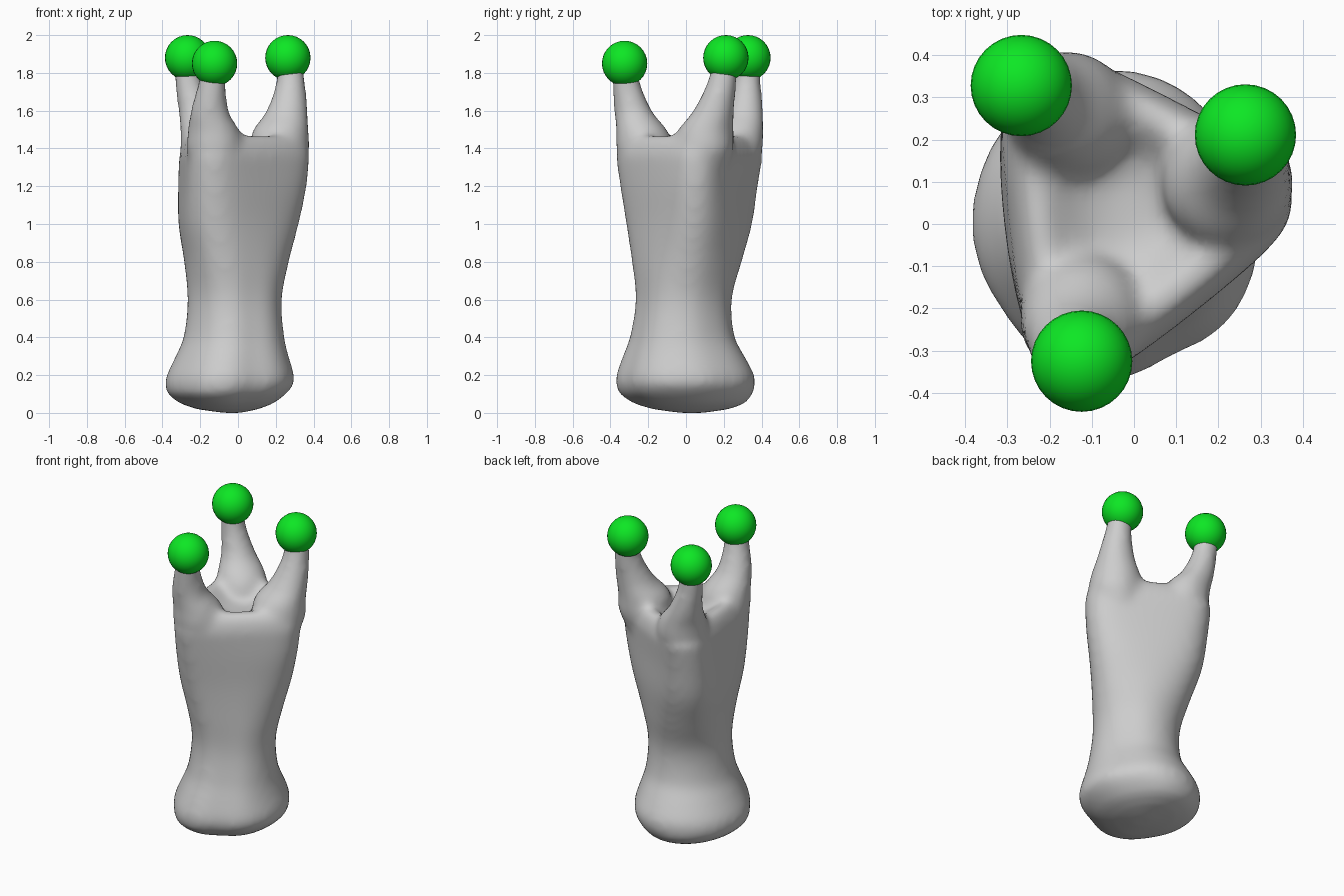
import bpy, bmesh, math
from mathutils import Vector

if "Cube" in bpy.data.objects:
    bpy.data.objects.remove(bpy.data.objects["Cube"])


def material(name, rgb):
    m = bpy.data.materials.new(name)
    m.diffuse_color = (*rgb, 1)
    m.use_nodes = True
    m.node_tree.nodes["Principled BSDF"].inputs["Base Color"].default_value = m.diffuse_color
    return m


GREY = material("warm_grey", (0.61, 0.61, 0.61))
GREEN = material("bright_green", (0.004, 0.8, 0.018))
SIDES = 64


def loft(bm, rings):
    """Skin a stack of equal-length point rings and close both ends."""
    loops = [[bm.verts.new(p) for p in ring] for ring in rings]
    for a, b in zip(loops, loops[1:]):
        for i in range(SIDES):
            j = (i + 1) % SIDES
            bm.faces.new((a[i], a[j], b[j], b[i]))
    bm.faces.new(loops[0][::-1])
    bm.faces.new(loops[-1])


def smooth_stations(rows, zi, steps=4):
    """Cubic interpolation of station rows over their height column."""
    def slope(k, c):
        a, b = rows[max(k - 1, 0)], rows[min(k + 1, len(rows) - 1)]
        return (b[c] - a[c]) / (b[zi] - a[zi])
    out = []
    for k in range(len(rows) - 1):
        p, q = rows[k], rows[k + 1]
        h = q[zi] - p[zi]
        for s in range(steps):
            t = s / steps
            out.append([(2*t**3 - 3*t*t + 1) * p[c] + (t**3 - 2*t*t + t) * h * slope(k, c)
                        + (3*t*t - 2*t**3) * q[c] + (t**3 - t*t) * h * slope(k + 1, c)
                        for c in range(len(p))])
    return out + [list(rows[-1])]


def circle(x, y, z, r):
    return [(x + r * math.cos(t), y + r * math.sin(t), z)
            for t in (math.tau * i / SIDES for i in range(SIDES))]


# Trunk section: rounded triangle whose corners lie under the three prongs
CORNERS = [Vector(c) for c in ((-0.16, 0.26), (0.23, 0.055), (-0.11, -0.22))]
# Slight flats around the round foot: angle, depth, width in degrees
FLATS = [(-65, 0.09, 20), (-143, 0.05, 22), (37, 0.04, 22)]


def trunk_ring(z, x0, x1, y0, y1, tri):
    r = 0.15 + 0.15 * (1 - tri)
    pts = []
    for i in range(SIDES):
        t = math.tau * i / SIDES
        d = Vector((math.cos(t), math.sin(t)))
        w = [math.exp(15 * tri * c.dot(d)) for c in CORNERS]
        mid = sum((c * k for c, k in zip(CORNERS, w)), Vector((0, 0))) / sum(w)
        flat = 1
        for ang, depth, width in FLATS:
            off = (math.degrees(t) - ang + 180) % 360 - 180
            flat -= depth * (1 - tri) * math.exp(-(off / width) ** 2)
        pts.append(mid * tri + d * r * flat)
    lo = [min(p[k] for p in pts) for k in (0, 1)]
    hi = [max(p[k] for p in pts) for k in (0, 1)]
    return [(x0 + (p.x - lo[0]) / (hi[0] - lo[0]) * (x1 - x0),
             y0 + (p.y - lo[1]) / (hi[1] - lo[1]) * (y1 - y0), z) for p in pts]


# height, x range, y range, triangularity
FOOT = [
    (0.00, -0.08, 0.02, -0.04, 0.10, 0.0),
    (0.02, -0.22, 0.11, -0.18, 0.23, 0.0),
    (0.05, -0.31, 0.19, -0.28, 0.315, 0.0),
    (0.10, -0.375, 0.255, -0.355, 0.355, 0.0),
]
TRUNK = [
    (0.15, -0.388, 0.30, -0.374, 0.367, 0.0),
    (0.20, -0.378, 0.298, -0.37, 0.362, 0.0),
    (0.30, -0.33, 0.268, -0.335, 0.31, 0.05),
    (0.40, -0.288, 0.245, -0.298, 0.258, 0.1),
    (0.60, -0.267, 0.232, -0.267, 0.242, 0.22),
    (0.80, -0.285, 0.27, -0.287, 0.295, 0.45),
    (1.00, -0.315, 0.322, -0.317, 0.35, 0.68),
    (1.20, -0.317, 0.364, -0.349, 0.38, 0.88),
    (1.36, -0.312, 0.38, -0.372, 0.407, 1.0),
]
# Rounded rim, then down into the bowl between the prongs
RIM = [
    (1.43, -0.29, 0.36, -0.345, 0.385, 1.0),
    (1.47, -0.26, 0.32, -0.30, 0.35, 1.0),
    (1.475, -0.23, 0.28, -0.26, 0.31, 1.0),
    (1.44, -0.18, 0.22, -0.19, 0.25, 1.0),
    (1.40, -0.12, 0.16, -0.12, 0.19, 1.0),
    (1.38, -0.05, 0.08, -0.05, 0.11, 1.0),
]

# Prong stations: x, y, height, radius
PRONGS = [
    [(-0.11, 0.17, 1.1, 0.07), (-0.15, 0.25, 1.38, 0.15), (-0.167, 0.272, 1.49, 0.138),
     (-0.215, 0.31, 1.59, 0.1), (-0.262, 0.325, 1.75, 0.073), (-0.27, 0.33, 1.86, 0.07)],
    [(0.14, 0.06, 1.1, 0.10), (0.22, 0.095, 1.38, 0.155), (0.224, 0.103, 1.49, 0.15),
     (0.258, 0.143, 1.59, 0.112), (0.279, 0.19, 1.75, 0.078), (0.27, 0.205, 1.86, 0.07)],
    [(-0.10, -0.14, 1.1, 0.07), (-0.12, -0.215, 1.38, 0.15), (-0.128, -0.232, 1.49, 0.138),
     (-0.15, -0.277, 1.59, 0.103), (-0.137, -0.317, 1.75, 0.074), (-0.125, -0.325, 1.84, 0.07)],
]

# Trunk and prongs fused into one soft skin
bm = bmesh.new()
loft(bm, [trunk_ring(*s) for s in FOOT + smooth_stations(TRUNK, 0) + RIM])
for prong in PRONGS:
    loft(bm, [circle(*s) for s in smooth_stations(prong, 2)])
mesh = bpy.data.meshes.new("trunk")
bm.to_mesh(mesh)
bm.free()
mesh.materials.append(GREY)
trunk = bpy.data.objects.new("three_pronged_trunk", mesh)
bpy.context.collection.objects.link(trunk)
skin = trunk.modifiers.new("fuse", 'REMESH')
skin.mode = 'VOXEL'
skin.voxel_size = 0.02
skin.use_smooth_shade = True
soft = trunk.modifiers.new("soften", 'SMOOTH')
soft.factor = 0.5
soft.iterations = 16

# Ball on the tip of each prong
BALLS = {"back_left_ball": (-0.267, 0.328, 1.88),
         "right_ball": (0.264, 0.211, 1.88),
         "front_ball": (-0.124, -0.325, 1.85)}
for name, pos in BALLS.items():
    bpy.ops.mesh.primitive_uv_sphere_add(segments=32, ring_count=16, radius=0.12, location=pos)
    ball = bpy.context.object
    ball.name = name
    ball.data.materials.append(GREEN)
    bpy.ops.object.shade_smooth()
